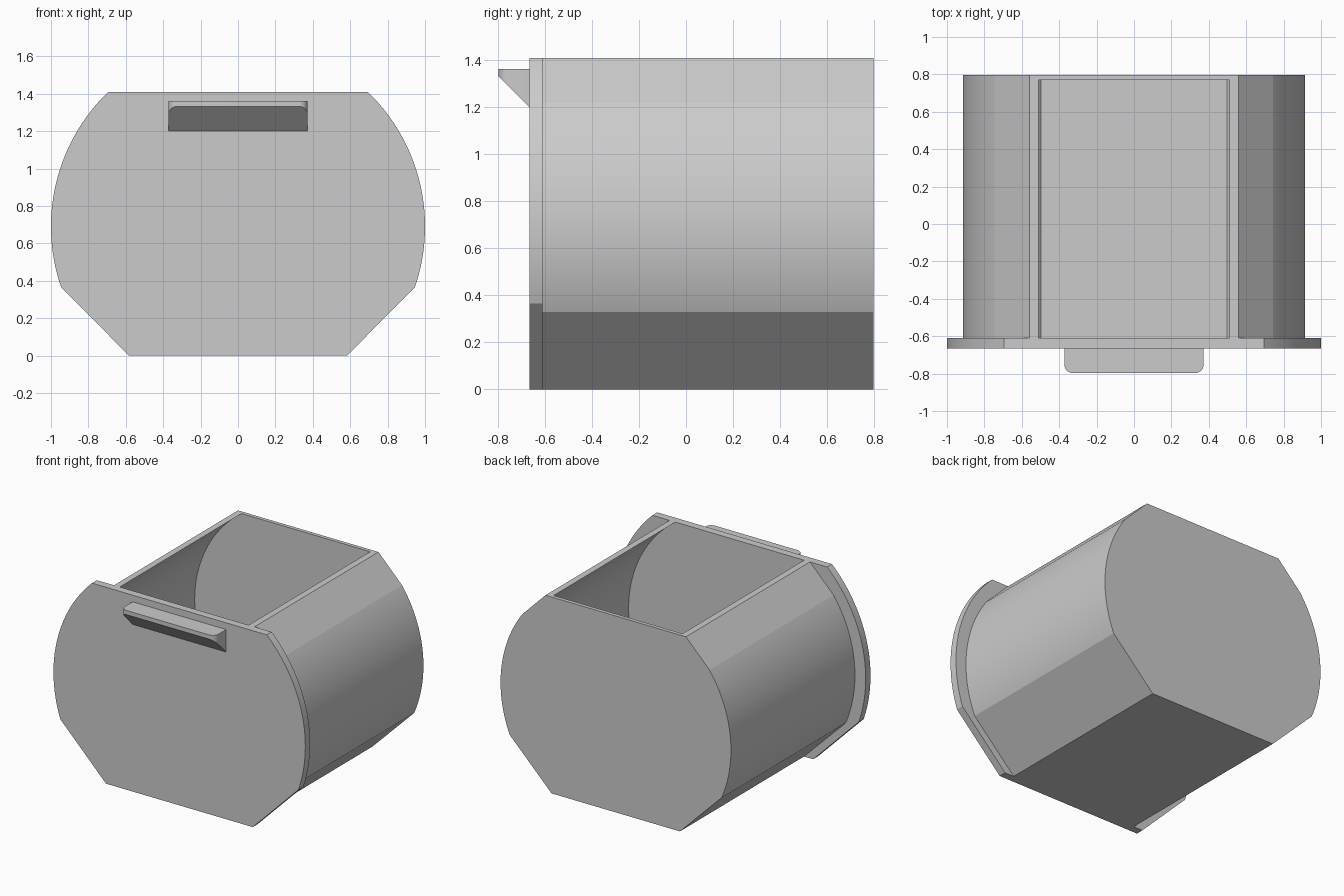
import bpy, bmesh, math

if "Cube" in bpy.data.objects:
    bpy.data.objects.remove(bpy.data.objects["Cube"])

ZC = 0.69      # height of the shared arc centre
TOP = 1.41     # height of the flat top

grey = bpy.data.materials.new("light_grey")
grey.diffuse_color = (0.6, 0.6, 0.6, 1)
grey.use_nodes = True
grey.node_tree.nodes["Principled BSDF"].inputs["Base Color"].default_value = grey.diffuse_color


def arc(r, z0, z1, n=48):
    """Right-hand arc about (0, ZC), from height z0 up to z1."""
    a0, a1 = math.asin((z0 - ZC) / r), math.asin((z1 - ZC) / r)
    return [(r * math.cos(a0 + (a1 - a0) * i / n),
             ZC + r * math.sin(a0 + (a1 - a0) * i / n)) for i in range(n + 1)]


def mirrored(half):
    """Close a right-hand half profile with its mirror image."""
    return half + [(-x, z) for x, z in reversed(half)]


def prism(name, points, place, depth):
    """Extrude a closed 2D profile along a depth vector."""
    bm = bmesh.new()
    face = bm.faces.new([bm.verts.new(place(*p)) for p in points])
    new = bmesh.ops.extrude_face_region(bm, geom=[face])["geom"]
    bmesh.ops.translate(bm, vec=depth,
                        verts=[v for v in new if isinstance(v, bmesh.types.BMVert)])
    bmesh.ops.recalc_face_normals(bm, faces=bm.faces)
    mesh = bpy.data.meshes.new(name)
    bm.to_mesh(mesh)
    bm.free()
    mesh.materials.append(grey)
    obj = bpy.data.objects.new(name, mesh)
    bpy.context.collection.objects.link(obj)
    return obj


def along_y(name, points, y0, y1):
    return prism(name, points, lambda x, z: (x, y0, z), (0, y1 - y0, 0))


def activate(obj):
    bpy.ops.object.select_all(action='DESELECT')
    obj.select_set(True)
    bpy.context.view_layer.objects.active = obj


# Front plate: wide arc, 45 degree lower corners
plate = along_y("front_plate", mirrored([(0.583, 0)] + arc(1.0, 0.365, TOP)),
                -0.665, -0.61)

# Bin body: smaller arc with flats at top and bottom
body = along_y("bin_body",
               mirrored([(0.51, 0)] + arc(0.915, 0.33, 1.222) + [(0.558, TOP)]),
               -0.61, 0.797)

# Hollow interior, open at the top and closed at the front by the plate
cavity = along_y("cavity_cutter",
                 mirrored([(0.498, 0.03)] + arc(0.883, 0.345, TOP) + [(0.511, 1.6)]),
                 -0.7, 0.77)
cut = body.modifiers.new("hollow", 'BOOLEAN')
cut.operation, cut.solver, cut.object = 'DIFFERENCE', 'EXACT', cavity
activate(body)
bpy.ops.object.modifier_apply(modifier=cut.name)
bpy.data.objects.remove(cavity)

# Pull handle: rounded front corners, underside sliced at 45 degrees
R, W, Y0 = 0.045, 0.372, -0.797
corner = [(W - R + R * math.cos(t), Y0 + R - R * math.sin(t))
          for t in [math.pi / 2 * (1 - i / 10) for i in range(11)]]
handle = prism("pull_handle", mirrored(corner + [(W, -0.665)]),
               lambda x, y: (x, y, 1.1), (0, 0, 0.262))
bm = bmesh.new()
bm.from_mesh(handle.data)
bmesh.ops.bisect_plane(bm, geom=bm.verts[:] + bm.edges[:] + bm.faces[:],
                       plane_co=(0, -0.665, 1.2), plane_no=(0, -1, -1),
                       clear_outer=True)
bmesh.ops.holes_fill(bm, edges=[e for e in bm.edges if e.is_boundary])
bmesh.ops.recalc_face_normals(bm, faces=bm.faces)
bm.to_mesh(handle.data)
bm.free()

# Smooth curved walls, keep real edges crisp
for obj, angle in ((plate, 6), (body, 6), (handle, 20)):
    activate(obj)
    bpy.ops.object.shade_smooth_by_angle(angle=math.radians(angle))
